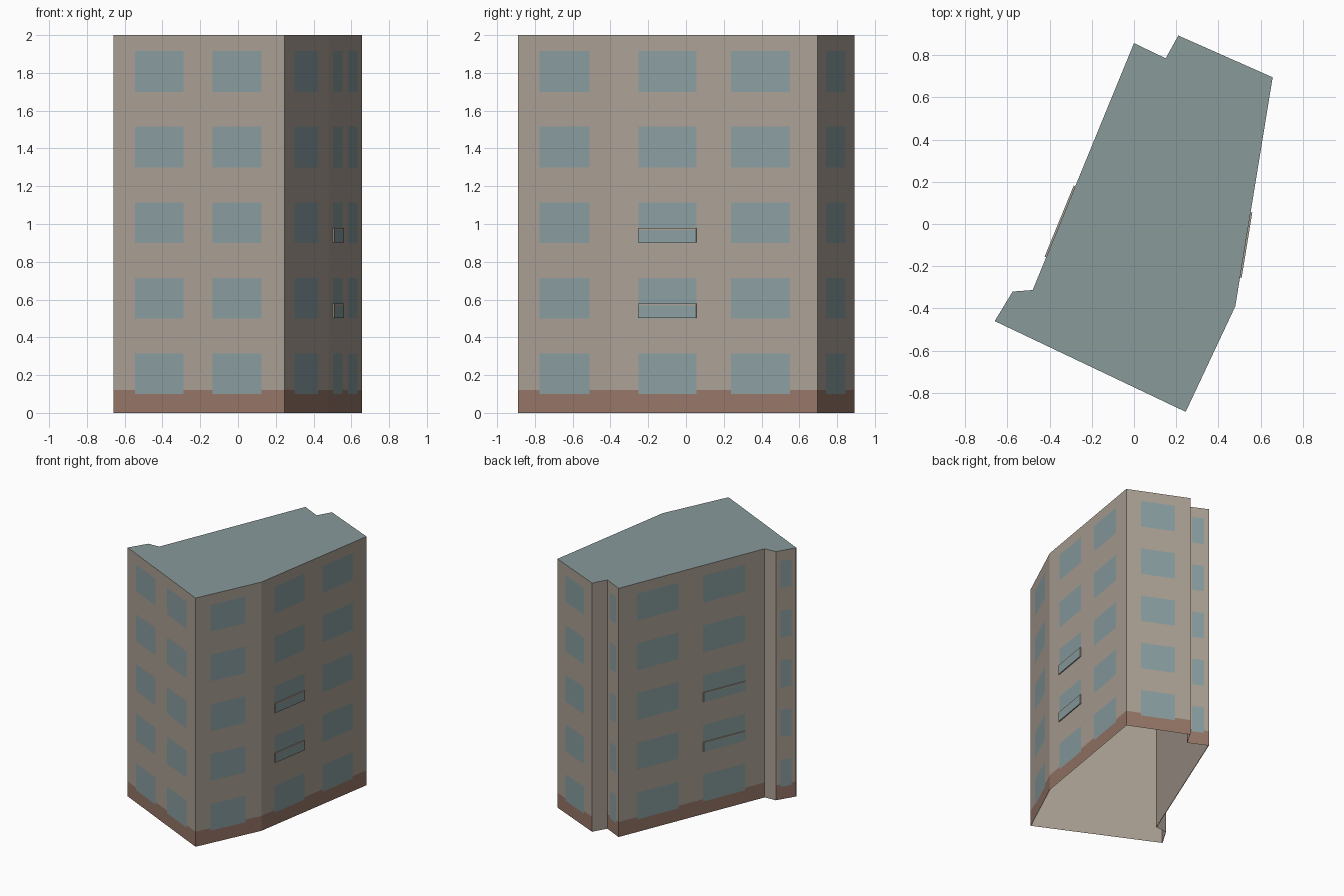
import bpy
import bmesh
from mathutils import Vector

cube = bpy.data.objects.get("Cube")
if cube:
    bpy.data.objects.remove(cube, do_unlink=True)


def material(name, rgb):
    m = bpy.data.materials.new(name)
    m.use_nodes = True
    m.diffuse_color = (*rgb, 1)
    m.node_tree.nodes["Principled BSDF"].inputs["Base Color"].default_value = (*rgb, 1)
    return m


MATS = [material("beige wall", (0.41, 0.355, 0.30)),
        material("blue grey glass", (0.254, 0.342, 0.356)),
        material("brown base", (0.305, 0.181, 0.138)),
        material("grey green roof", (0.25, 0.319, 0.323))]
WALL, GLASS, BASE, ROOF = range(len(MATS))

HEIGHT, BASE_TOP, FLOORS, PITCH = 2.0, 0.12, 5, 0.4
SILL, HEAD = 0.10, 0.315
PLAIN = None
ONE = [(0.23, 0.76)]
TWO = [(0.127, 0.41), (0.58, 0.867)]

# Footprint corners, counter-clockwise, with the windows on the wall after each
PLAN = [((-0.66, -0.46), TWO), ((0.245, -0.89), ONE), ((0.48, -0.39), TWO),
        ((0.657, 0.695), ONE), ((0.21, 0.893), PLAIN), ((0.15, 0.785), ONE),
        ((0.0, 0.857), TWO), ((-0.48, -0.313), PLAIN), ((-0.575, -0.32), ONE)]
CORNERS = [Vector((*p, 0)) for p, _ in PLAN]


def finish(bm, name, weld=True):
    if weld:
        bmesh.ops.remove_doubles(bm, verts=bm.verts, dist=0.0002)
    mesh = bpy.data.meshes.new(name)
    bm.to_mesh(mesh)
    bm.free()
    for m in MATS:
        mesh.materials.append(m)
    ob = bpy.data.objects.new(name, mesh)
    bpy.context.collection.objects.link(ob)
    return ob


def panel(bm, a, b, z0, z1, mat):
    """Upright rectangle from a to b."""
    pts = [a + Vector((0, 0, z0)), b + Vector((0, 0, z0)),
           b + Vector((0, 0, z1)), a + Vector((0, 0, z1))]
    f = bm.faces.new([bm.verts.new(p) for p in pts])
    f.material_index = mat


def ends(i):
    return CORNERS[i], CORNERS[(i + 1) % len(CORNERS)]


def outward(a, b):
    d = (b - a).normalized()
    return Vector((d.y, -d.x, 0))


# Outer walls, cut into a grid so windows and base are coloured faces
rows = [(SILL + PITCH * k, HEAD + PITCH * k) for k in range(FLOORS)]
levels = sorted({0, BASE_TOP, HEIGHT, *[z for r in rows for z in r]})
bm = bmesh.new()
for i, (_, windows) in enumerate(PLAN):
    a, b = ends(i)
    if windows is PLAIN:
        panel(bm, a, b, 0, HEIGHT, WALL)
        continue
    cuts = sorted({0, 1, *[t for w in windows for t in w]})
    for t0, t1 in zip(cuts, cuts[1:]):
        for z0, z1 in zip(levels, levels[1:]):
            t, z = (t0 + t1) / 2, (z0 + z1) / 2
            glass = (any(w[0] < t < w[1] for w in windows)
                     and any(r[0] < z < r[1] for r in rows))
            mat = GLASS if glass else BASE if z < BASE_TOP else WALL
            panel(bm, a.lerp(b, t0), a.lerp(b, t1), z0, z1, mat)
finish(bm, "outer_walls")

# Flat roof
bm = bmesh.new()
top = bm.faces.new([bm.verts.new(p + Vector((0, 0, HEIGHT))) for p in CORNERS])
top.material_index = ROOF
finish(bm, "roof")

# Plain inner faces, seen through the open underside
bm = bmesh.new()
for i, (_, windows) in enumerate(PLAN):
    if windows is not PLAIN:
        a, b = ends(i)
        shift = outward(a, b) * -0.005
        panel(bm, b + shift, a + shift, 0, HEIGHT - 0.01, WALL)
finish(bm, "inner_lining")


# Shallow balcony fronts with a pale top rail, on the two long walls
def balcony(name, wall, span, z):
    a, b = ends(wall)
    n = outward(a, b) * 0.008
    p, q = a.lerp(b, span[0]), a.lerp(b, span[1])
    rail, up = z + 0.066, z + 0.076
    bm = bmesh.new()
    panel(bm, p + n, q + n, z, rail, GLASS)
    panel(bm, p + n, q + n, rail, up, WALL)
    panel(bm, p, p + n, z, up, WALL)
    panel(bm, q + n, q, z, up, WALL)
    for h, ring in ((up, (p + n, q + n, q, p)), (z, (p, q, q + n, p + n))):
        bm.faces.new([bm.verts.new(v + Vector((0, 0, h))) for v in ring])
    finish(bm, name)


for floor in (1, 2):
    z = SILL + PITCH * floor + 0.003
    balcony(f"balcony_left_{floor}", 2, TWO[0], z)
    balcony(f"balcony_right_{floor}", 6, TWO[1], z)
